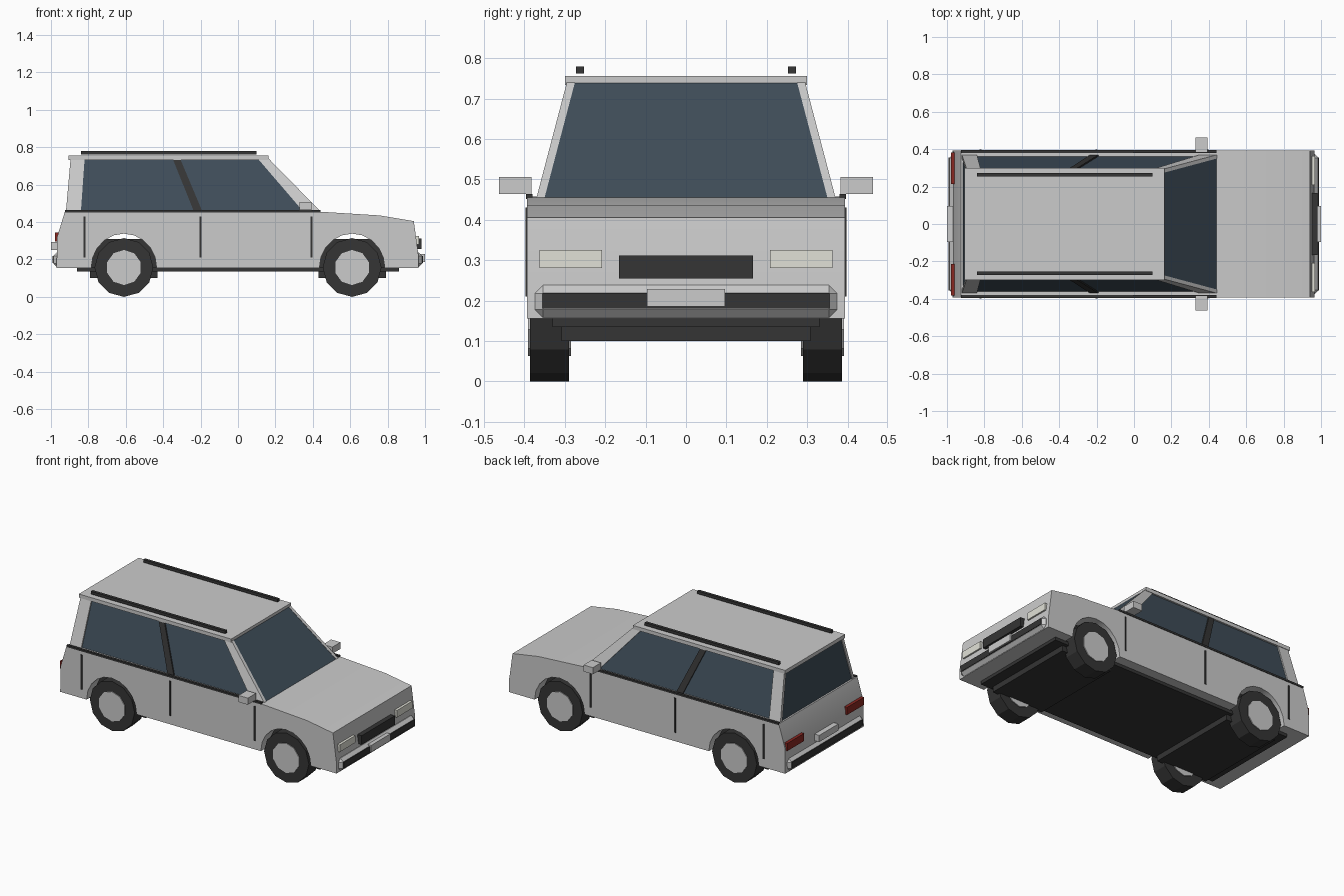
import bpy, bmesh
from math import sin, cos, pi, radians

if "Cube" in bpy.data.objects:
    bpy.data.objects.remove(bpy.data.objects["Cube"])


def material(name, rgb):
    m = bpy.data.materials.new(name)
    m.diffuse_color = (*rgb, 1)
    m.use_nodes = True
    m.node_tree.nodes["Principled BSDF"].inputs["Base Color"].default_value = m.diffuse_color
    return m


DARK = material("dark_trim", (0.035, 0.035, 0.035))
GLASS = material("glass", (0.05, 0.075, 0.1))
RED = material("red_lens", (0.25, 0.02, 0.015))
LENS = material("pale_lens", (0.75, 0.75, 0.68))


def finish(name, bm, mat=None):
    bmesh.ops.recalc_face_normals(bm, faces=bm.faces[:])
    me = bpy.data.meshes.new(name)
    bm.to_mesh(me)
    bm.free()
    ob = bpy.data.objects.new(name, me)
    bpy.context.collection.objects.link(ob)
    if mat:
        me.materials.append(mat)
    return ob


def loft(name, a, b, mat=None):
    """Closed solid between two matching outlines."""
    bm = bmesh.new()
    va, vb = [bm.verts.new(p) for p in a], [bm.verts.new(p) for p in b]
    bm.faces.new(va)
    bm.faces.new(vb)
    n = len(a)
    for i in range(n):
        j = (i + 1) % n
        bm.faces.new((va[i], va[j], vb[j], vb[i]))
    return finish(name, bm, mat)


def box(name, x, y, z, mat=None, bevel=0):
    rect = [(x[0], y[0]), (x[1], y[0]), (x[1], y[1]), (x[0], y[1])]
    ob = loft(name, [(*p, z[0]) for p in rect], [(*p, z[1]) for p in rect], mat)
    if bevel:
        m = ob.modifiers.new("bevel", "BEVEL")
        m.width, m.segments = bevel, 1
    return ob


def pair(name, x, y, z, mat=None):
    box(name + "_left", x, y, z, mat)
    box(name + "_right", x, (-y[1], -y[0]), z, mat)


def wheel_disc(name, x, y0, y1, r, sides, mat=None):
    ring = [(x + r * sin(2 * pi * i / sides), 0.157 - r * cos(2 * pi * i / sides))
            for i in range(sides)]
    loft(name, [(u, y0, w) for u, w in ring], [(u, y1, w) for u, w in ring], mat)


# Lower body: side profile with wheel arches, extruded across the width
def arch(cx, steps=10):
    pts = []
    for i in range(steps + 1):
        a = pi - pi * i / steps
        pts.append((cx + 0.175 * cos(a), 0.155 + 0.183 * sin(a)))
    return pts


profile = ([(-0.97, 0.155)] + arch(-0.61) + arch(0.61) +
           [(0.965, 0.155), (0.965, 0.22), (0.94, 0.405), (0.76, 0.435),
            (0.44, 0.455), (-0.925, 0.458), (-0.967, 0.32)])
body = loft("body", [(x, -0.393, z) for x, z in profile],
            [(x, 0.393, z) for x, z in profile])
bpy.context.view_layer.objects.active = body
body.select_set(True)
bpy.ops.object.shade_smooth_by_angle(angle=radians(30))

# Floor and axle housings
box("floor_pan", (-0.86, 0.86), (-0.33, 0.33), (0.135, 0.157), DARK)
for label, cx in (("rear", -0.61), ("front", 0.61)):
    box(label + "_wheel_well", (cx - 0.18, cx + 0.18), (-0.308, 0.308), (0.1, 0.308), DARK)
    for side, s in (("left", 1), ("right", -1)):
        wheel_disc(f"{label}_tyre_{side}", cx, s * 0.29, s * 0.386, 0.157, 12, DARK)
        wheel_disc(f"{label}_hub_{side}", cx, s * 0.285, s * 0.391, 0.094, 10)

# Glasshouse, tapering to the roof
loft("glasshouse",
     [(-0.915, -0.362, 0.455), (0.44, -0.362, 0.455), (0.44, 0.362, 0.455), (-0.915, 0.362, 0.455)],
     [(-0.89, -0.287, 0.74), (0.16, -0.287, 0.74), (0.16, 0.287, 0.74), (-0.89, 0.287, 0.74)], GLASS)


# Pillars lie along the sloping side glass
def pillar(name, x_low, x_high, mat=None):
    for side, s in (("left", 1), ("right", -1)):
        def layer(off):
            lo, hi = s * (0.362 + off), s * (0.287 + off)
            return [(x_low[0], lo, 0.455), (x_low[1], lo, 0.455),
                    (x_high[1], hi, 0.74), (x_high[0], hi, 0.74)]
        loft(f"{name}_{side}", layer(-0.012), layer(0.008), mat)


pillar("rear_pillar", (-0.92, -0.84), (-0.895, -0.82))
pillar("centre_pillar", (-0.235, -0.19), (-0.35, -0.31), DARK)
pillar("windscreen_pillar", (0.35, 0.443), (0.105, 0.163))

# Roof and rails
box("roof", (-0.905, 0.162), (-0.3, 0.3), (0.733, 0.756))
pair("roof_rail", (-0.84, 0.1), (0.253, 0.272), (0.762, 0.78), DARK)

# Side trim, door gaps and mirrors
pair("belt_trim", (-0.925, 0.44), (0.38, 0.396), (0.452, 0.464), DARK)
for i, x in enumerate((-0.82, -0.2, 0.393)):
    pair(f"door_gap_{i + 1}", (x - 0.005, x + 0.005), (0.385, 0.397), (0.21, 0.43), DARK)
pair("mirror", (0.328, 0.393), (0.382, 0.463), (0.464, 0.506))

# Front end
pair("headlight", (0.93, 0.967), (0.208, 0.363), (0.28, 0.325), LENS)
box("grille", (0.93, 0.982), (-0.166, 0.166), (0.255, 0.312), DARK)
box("front_bumper", (0.94, 0.986), (-0.374, 0.374), (0.158, 0.238), None, 0.02)
box("front_bumper_strip", (0.96, 0.99), (-0.355, 0.355), (0.18, 0.219), DARK)
box("front_plate", (0.96, 1.0), (-0.096, 0.096), (0.185, 0.229))

# Rear end
pair("tail_light", (-0.978, -0.94), (0.215, 0.383), (0.297, 0.345), RED)
box("rear_bumper", (-0.987, -0.94), (-0.374, 0.374), (0.158, 0.238), None, 0.02)
box("rear_bumper_strip", (-0.991, -0.96), (-0.355, 0.355), (0.18, 0.219), DARK)
box("rear_plate", (-1.0, -0.955), (-0.096, 0.096), (0.25, 0.292))
